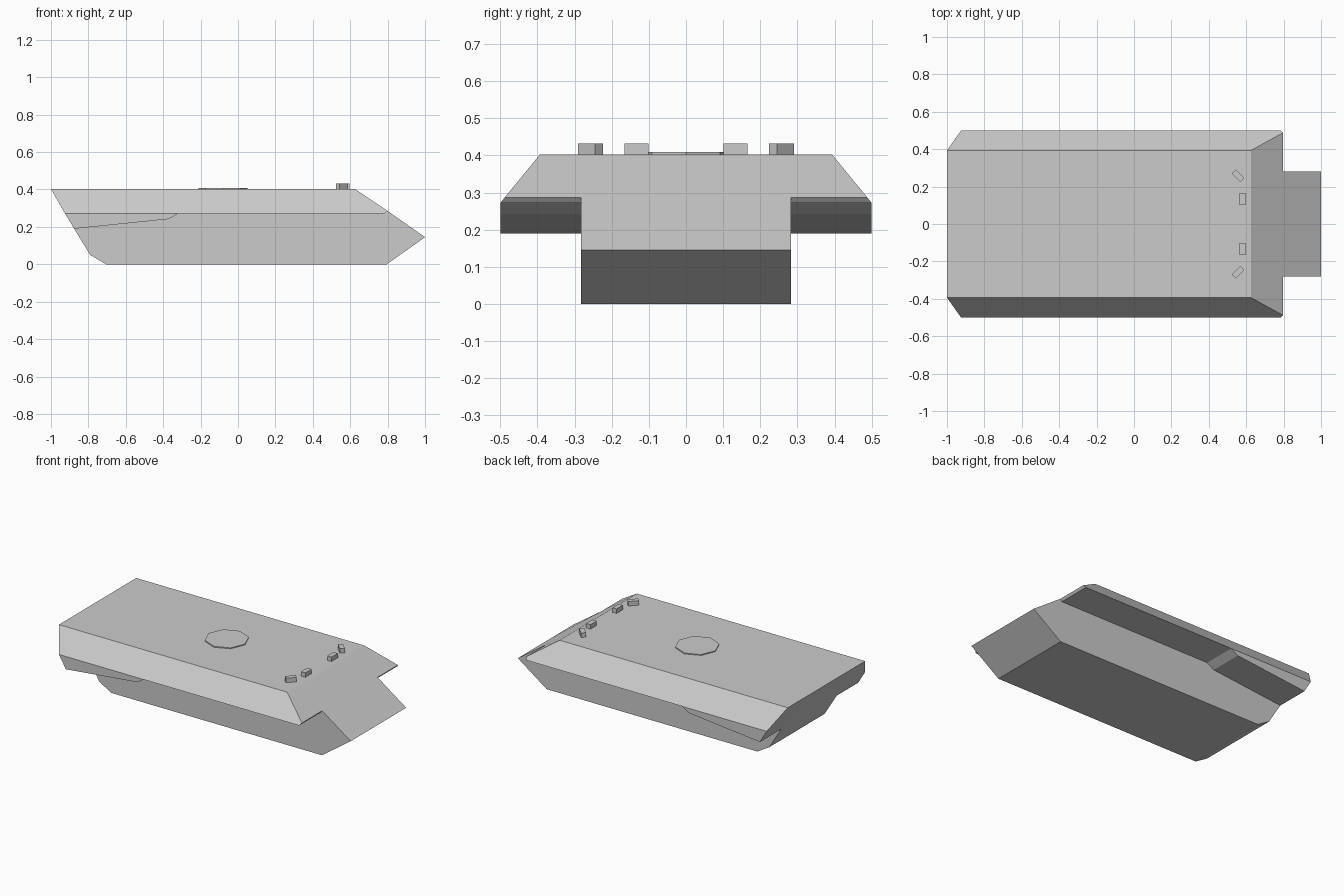
import bpy, bmesh
from math import radians

if "Cube" in bpy.data.objects:
    bpy.data.objects.remove(bpy.data.objects["Cube"])

TOP, BELT, W, H = 0.403, 0.272, 0.5, 0.282   # deck z, sponson edge z, outer and hull half widths


def finish(name, bm):
    bmesh.ops.remove_doubles(bm, verts=bm.verts, dist=1e-5)
    bmesh.ops.recalc_face_normals(bm, faces=bm.faces)
    me = bpy.data.meshes.new(name)
    bm.to_mesh(me)
    bm.free()
    ob = bpy.data.objects.new(name, me)
    bpy.context.collection.objects.link(ob)
    return ob


def mirror_y(ob):
    m = ob.modifiers.new("mirror", 'MIRROR')
    m.use_axis = (False, True, False)
    return ob


# Armoured hull: half shell, mirrored across the centre plane
bm = bmesh.new()


def face(*pts):
    bm.faces.new([bm.verts.new(p) for p in pts])


def strip(profile, y0, y1):
    for (xa, za), (xb, zb) in zip(profile, profile[1:]):
        face((xa, y0, za), (xb, y0, zb), (xb, y1, zb), (xa, y1, za))


lower = [(1, 0.145), (0.795, 0), (-0.705, 0), (-0.79, 0.05)]
under = [(-0.876, 0.19), (-0.37, 0.242), (-0.32, BELT), (0.785, BELT)]
lip = (0.797, 0.287)
back, nose = (-1, 0.393, TOP), (0.625, 0.393, TOP)
belt_b, belt_f = (-0.925, W, BELT), (0.785, W, BELT)
lip_o = (lip[0], 0.488, lip[1])

strip(lower, 0, H)                                        # belly
strip(under, H, W)                                        # sponson underside
face((-1, 0, TOP), (0.625, 0, TOP), nose, back)           # deck
face(back, nose, lip_o, belt_f, belt_b)                   # sloped side
face((0.625, 0, TOP), nose, lip_o, (lip[0], H, lip[1]),
     (1, H, 0.145), (1, 0, 0.145))                        # glacis
face((lip[0], H, lip[1]), lip_o, belt_f, (0.785, H, BELT))  # front lip
face((-1, 0, TOP), back, belt_b, (-0.876, W, 0.19), (-0.876, H, 0.19),
     (-0.79, H, 0.05), (-0.79, 0, 0.05))                  # rear plate
face(belt_b, *[(x, W, z) for x, z in under[:3]])          # rear sponson side
face(*[(x, H, z) for x, z in lower + under + [lip]])      # lower hull side
mirror_y(finish("hull", bm))

# Turret ring
bpy.ops.mesh.primitive_cylinder_add(vertices=8, radius=0.13, depth=0.012,
                                    location=(-0.08, 0, TOP))
bpy.context.object.name = "turret_ring"

# Periscopes along the front of the deck
for side in (-1, 1):
    for i, (x, y, ang) in enumerate([(0.58, 0.133, 0), (0.556, 0.257, 45)]):
        bpy.ops.mesh.primitive_cube_add(size=1, location=(x, side * y, TOP + 0.0115),
                                        rotation=(0, 0, radians(ang * side)))
        ob = bpy.context.object
        ob.name = f"periscope_{'left' if side > 0 else 'right'}_{i}"
        ob.scale = (0.03, 0.064, 0.035)
